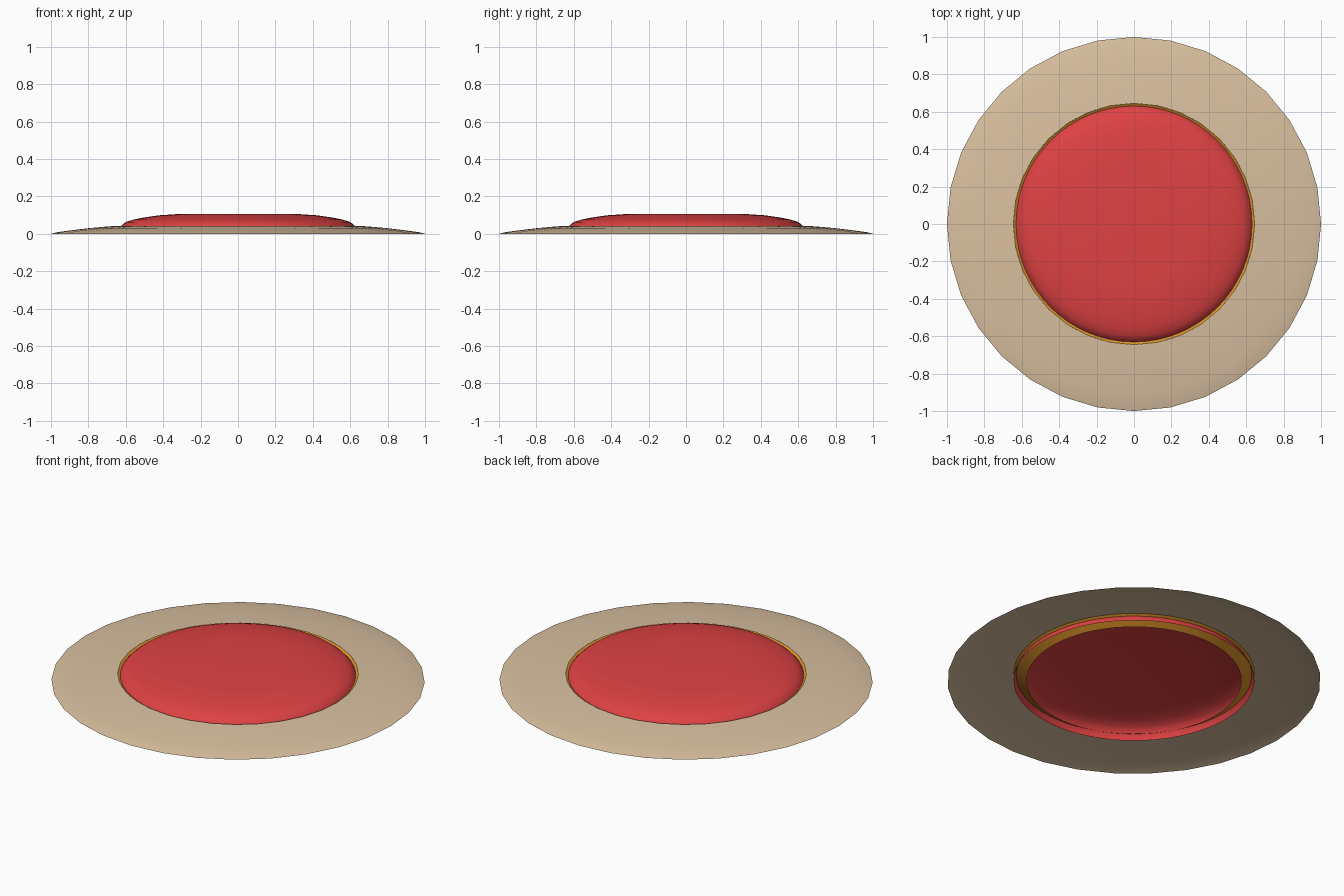
import bpy, bmesh, math

if "Cube" in bpy.data.objects:
    bpy.data.objects.remove(bpy.data.objects["Cube"])


def material(name, rgb):
    m = bpy.data.materials.new(name)
    m.diffuse_color = (*rgb, 1)
    m.use_nodes = True
    m.node_tree.nodes["Principled BSDF"].inputs["Base Color"].default_value = m.diffuse_color
    return m


def lathe(name, profile, mat, segments):
    """Spin a (radius, height) profile, listed from outside in, about z."""
    bm = bmesh.new()
    rings = []
    for r, z in profile:
        if r == 0:
            rings.append([bm.verts.new((0, 0, z))] * segments)
        else:
            rings.append([bm.verts.new((r * math.cos(2 * math.pi * i / segments),
                                        r * math.sin(2 * math.pi * i / segments), z))
                          for i in range(segments)])
    for a, b in zip(rings, rings[1:]):
        for i in range(segments):
            j = (i + 1) % segments
            if b[i] is b[j]:
                bm.faces.new((a[i], a[j], b[i]))
            else:
                bm.faces.new((a[i], a[j], b[j], b[i]))
    for f in bm.faces:
        f.smooth = True
    mesh = bpy.data.meshes.new(name)
    bm.to_mesh(mesh)
    bm.free()
    mesh.materials.append(mat)
    obj = bpy.data.objects.new(name, mesh)
    bpy.context.collection.objects.link(obj)
    return obj


beige = material("beige", (0.70, 0.53, 0.35))
orange = material("orange", (0.70, 0.28, 0.022))
red = material("red", (0.74, 0.054, 0.056))

# Wide, gently sloping outer ring (open sheet)
lathe("outer_ring", [(1.0, 0.0), (0.97, 0.008), (0.9, 0.018), (0.8, 0.030),
                     (0.7, 0.039), (0.645, 0.043)], beige, 32)

# Narrow band sloping down inside the ring
lathe("inner_band", [(0.645, 0.043), (0.61, 0.022), (0.575, 0.0)], orange, 64)

# Shallow domed cap, open underneath
lathe("domed_cap", [(0.645, 0.0), (0.64, 0.018), (0.631, 0.034), (0.617, 0.05),
                    (0.60, 0.063), (0.56, 0.076), (0.50, 0.088), (0.42, 0.099),
                    (0.33, 0.105), (0.0, 0.105)], red, 64)
